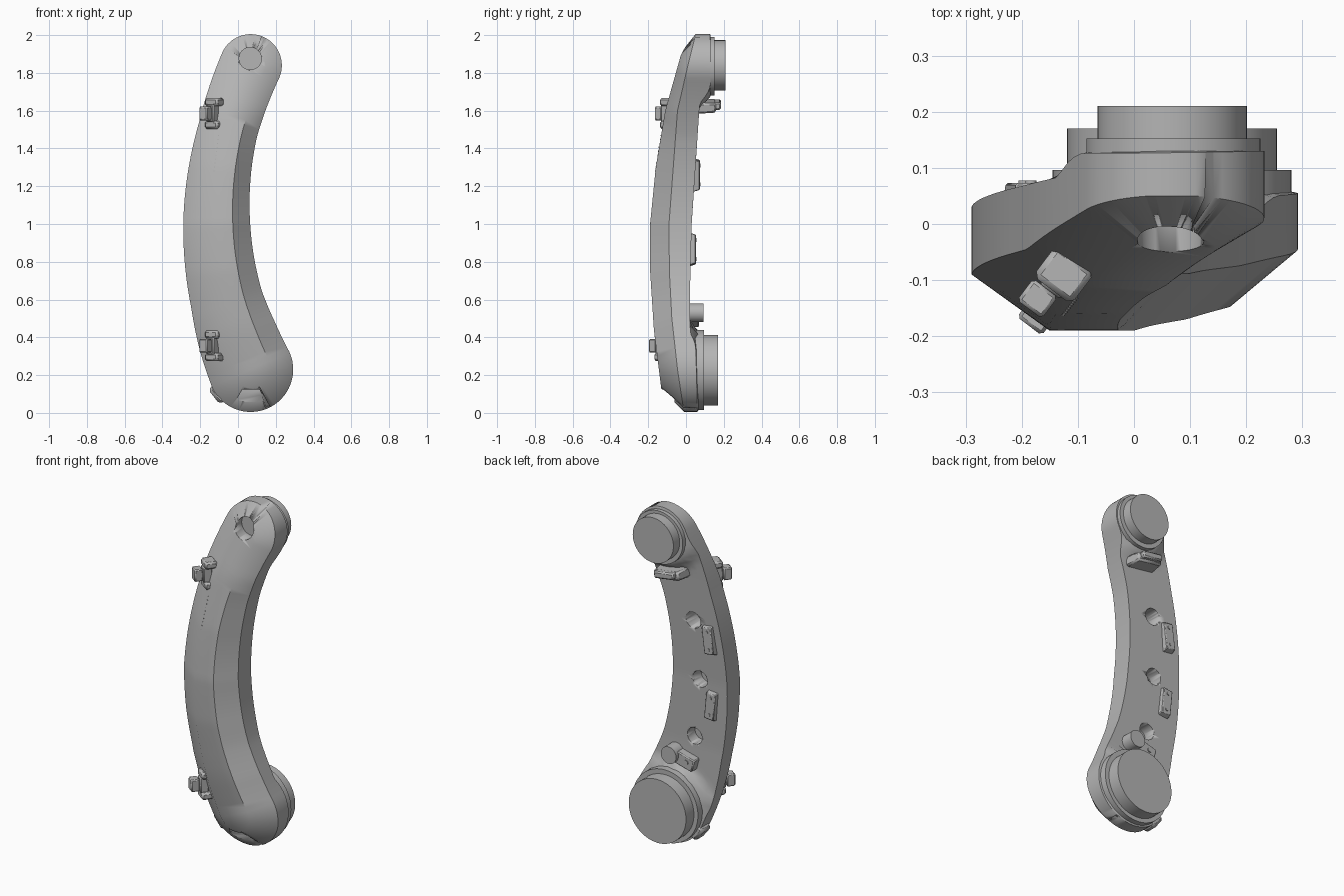
import bpy, bmesh, math
from mathutils import Vector, Matrix

cube = bpy.data.objects.get("Cube")
if cube:
    bpy.data.objects.remove(cube, do_unlink=True)

grey = bpy.data.materials.new("plain_grey")
grey.use_nodes = True
colour = (0.46, 0.46, 0.46, 1)
grey.diffuse_color = colour
grey.node_tree.nodes["Principled BSDF"].inputs["Base Color"].default_value = colour


def finish(name, bm, bevel=0.0, angle=30):
    bmesh.ops.recalc_face_normals(bm, faces=bm.faces)
    mesh = bpy.data.meshes.new(name)
    bm.to_mesh(mesh)
    bm.free()
    mesh.materials.append(grey)
    ob = bpy.data.objects.new(name, mesh)
    bpy.context.collection.objects.link(ob)
    bpy.ops.object.select_all(action='DESELECT')
    bpy.context.view_layer.objects.active = ob
    ob.select_set(True)
    bpy.ops.object.shade_smooth_by_angle(angle=math.radians(angle))
    if bevel:
        mod = ob.modifiers.new("bevel", 'BEVEL')
        mod.width = bevel
        mod.segments = 1
    return ob


def disc(name, x, z, r, y0, y1, r_back=None, segments=64):
    """Round part along y from y0 to y1."""
    bm = bmesh.new()
    m = Matrix.Translation((x, (y0 + y1) / 2, z)) @ Matrix.Rotation(math.pi / 2, 4, 'X')
    bmesh.ops.create_cone(bm, cap_ends=True, segments=segments, radius1=r_back or r,
                          radius2=r, depth=y1 - y0, matrix=m)
    return finish(name, bm)


def box(name, loc, size, turn=0, roll=0, bevel=0.006, taper=1.0):
    """Box turned about z and rolled about y; taper narrows its +y face."""
    bm = bmesh.new()
    bmesh.ops.create_cube(bm, size=1)
    for v in bm.verts:
        if v.co.y > 0:
            v.co.x *= taper
            v.co.z *= taper
        v.co = Vector([a * b for a, b in zip(v.co, size)])
    rot = Matrix.Rotation(turn, 4, 'Z') @ Matrix.Rotation(roll, 4, 'Y')
    bm.transform(Matrix.Translation(loc) @ rot)
    return finish(name, bm, bevel)


def lerp(table, z):
    if z <= table[0][0]:
        return table[0][1]
    for (a, va), (b, vb) in zip(table, table[1:]):
        if z <= b:
            t = (z - a) / (b - a)
            return va + (vb - va) * t
    return table[-1][1]


# Arm outline: curved spine, half width, and depths of back, side edge and crown
LOW, HIGH = 0.23, 1.84
WIDTH = [(LOW, .225), (.4, .213), (.6, .192), (.8, .184), (1, .177), (1.3, .165), (1.5, .158), (HIGH, .165)]
BACK = [(0, .03), (.6, .02), (1, .03), (1.6, .07), (2, .1)]
EDGE = [(0, -.01), (.23, -.045), (.5, -.075), (.75, -.088), (1, -.09), (1.6, -.045), (1.84, .01), (2, .05)]
CROWN = [(.12, -.13), (.44, -.17), (.75, -.19), (1, -.19), (1.3, -.16), (1.6, -.11), (1.92, -.02)]
BOSSES = [(.07, 1.835, .165, .215, .13), (.068, .225, .215, .25, .065)]


def spine(z):
    return -.113 + .278 * (z - 1.035) ** 2


def tangent(z):
    return Vector((.556 * (z - 1.035), 1)).normalized()


def back_y(x, z):
    y = lerp(BACK, z)
    for bx, bz, inner, outer, height in BOSSES:
        d = math.hypot(x - bx, z - bz)
        y += (height - y) * max(0, min(1, (outer - d) / (outer - inner)))
    return y


def section(bm, z, along, across):
    """One ring of the arm; along and across are shares of the half width."""
    r, t = lerp(WIDTH, z), tangent(z)
    side = Vector((-t.y, t.x))
    centre = Vector((spine(z), z))

    def point(f, g):
        return centre + t * (along * r * g) + side * (across * r * f)

    ring = []
    for f in (1, .75, .5, .25, 0, -.25, -.5, -.75, -1):
        p = point(f, 1)
        ring.append((p.x, back_y(p.x, p.y), p.y))
    left = .2 + .25 * abs(z - 1.035)
    p = point(-1, 1)
    ring.append((p.x, lerp(EDGE, p.y), p.y))
    for f in (-.48, left):
        p = point(f, .46)
        ring.append((p.x, lerp(CROWN, p.y), p.y))
    p = point(1, 1)
    ring.append((p.x, lerp(EDGE, p.y), p.y))
    return [bm.verts.new(c) for c in ring]


bm = bmesh.new()
caps = 14
angles = [math.radians(3 + 87 * i / caps) for i in range(caps)]
rings = [section(bm, LOW, -math.cos(a), math.sin(a)) for a in angles]
steps = 60
rings += [section(bm, LOW + (HIGH - LOW) * i / steps, 0, 1) for i in range(steps + 1)]
rings += [section(bm, HIGH, math.cos(a), math.sin(a)) for a in reversed(angles)]
for a, b in zip(rings, rings[1:]):
    for i in range(len(a)):
        j = (i + 1) % len(a)
        bm.faces.new((a[i], a[j], b[j], b[i]))
bm.faces.new(rings[0])
bm.faces.new(rings[-1])
arm = finish("curved_arm", bm, angle=42)

# Round holes in the back, the front socket and the pocket at the foot
cutters = [disc("hole_cutter", spine(z), z, .048, -.05, .3, segments=40) for z in (.65, 1.0, 1.35)]
cutters.append(disc("socket_cutter", .065, 1.875, .046, -.3, .03, r_back=.062, segments=40))
cutters.append(box("foot_cutter", (.068, -.16, .075), (.13, .2, .1), bevel=0))
for v in cutters[-1].data.vertices:
    v.co.x = .068 + (.045 if v.co.z > .08 else .1) * (1 if v.co.x > .068 else -1)
for cutter in cutters:
    mod = arm.modifiers.new("cut", 'BOOLEAN')
    mod.operation = 'DIFFERENCE'
    mod.solver = 'EXACT'
    mod.object = cutter
    bpy.context.view_layer.objects.active = arm
    bpy.ops.object.modifier_apply(modifier=mod.name)
    bpy.data.objects.remove(cutter, do_unlink=True)

# Stepped round mounts on the back
disc("upper_mount_ring", .07, 1.835, .155, .1, .152)
disc("upper_mount_disc", .068, 1.84, .133, .14, .21)
disc("lower_mount_ring", .068, .227, .213, .04, .096)
disc("lower_mount_disc", .068, .225, .187, .08, .17)

# Side clips, each two bars, a bridge and an outer block
turn = math.radians(-37)
for label, z, dy in (("upper", 1.585, 0), ("lower", .355, -.03)):
    for s in (-1, 1):
        box(label + "_clip_bar", (-.125, -.09 + dy, z + s * .06), (.085, .07, .042), turn, bevel=.01)
    box(label + "_clip_bridge", (-.135, -.1 + dy, z), (.05, .05, .09), turn)
    box(label + "_clip_block", (-.172, -.133 + dy, z), (.055, .048, .072), turn)

# Pads and their screws on the back
for z in (1.26, .865):
    x = -.19
    roll = math.atan(.556 * (z - 1.035))
    y = lerp(BACK, z)
    box("back_pad", (x, y + .003, z), (.07, .046, .18), roll=roll, bevel=.004, taper=.85)
    for s in (-1, 1):
        disc("pad_screw", x + s * .05 * math.sin(roll), z + s * .05, .01, y + .02, y + .03, segments=16)

# Knob and plate above the lower mount
disc("small_knob", .05, .53, .05, .01, .092, segments=40)
box("knob_plate", (-.035, .04, .505), (.12, .06, .075), roll=math.radians(-15))
disc("plate_screw", -.05, .505, .014, .06, .075, segments=16)

# Wedge bracket below the upper mount
box("upper_bracket", (.02, .11, 1.625), (.19, .1, .06), roll=math.radians(8), bevel=.01, taper=.85)
box("upper_bracket_lip", (.02, .165, 1.632), (.13, .04, .04), roll=math.radians(8), bevel=.008)

# Lug at the foot
box("foot_lug", (-.108, .02, .1), (.05, .09, .1), roll=math.radians(-38), bevel=.015)

# Row of tiny studs on the front
for i in range(10):
    z = 1.28 + .021 * i
    disc("front_stud", -.127 + .0027 * i, z, .003, lerp(CROWN, z) - .002, lerp(CROWN, z) + .03, segments=8)
